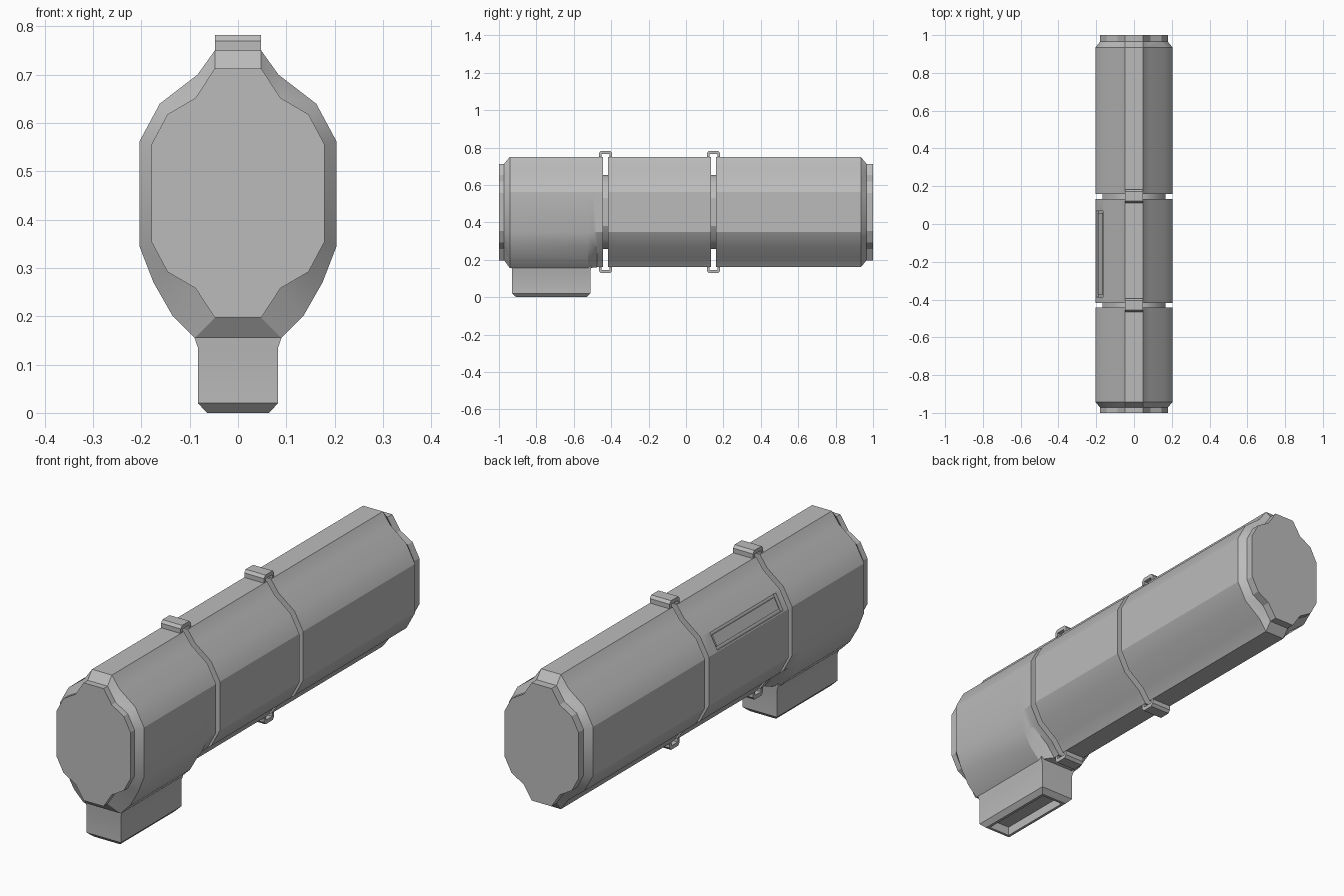
import bpy, bmesh
from math import radians
from mathutils import Vector

cube = bpy.data.objects.get("Cube")
if cube:
    bpy.data.objects.remove(cube, do_unlink=True)

grey = bpy.data.materials.new("plain_grey")
grey.use_nodes = True
grey.diffuse_color = (0.5, 0.5, 0.5, 1)
grey.node_tree.nodes["Principled BSDF"].inputs["Base Color"].default_value = (0.5, 0.5, 0.5, 1)

MID = 0.455  # height of the tube axis


def finish(name, bm):
    bmesh.ops.recalc_face_normals(bm, faces=bm.faces)
    mesh = bpy.data.meshes.new(name)
    bm.to_mesh(mesh)
    bm.free()
    mesh.materials.append(grey)
    obj = bpy.data.objects.new(name, mesh)
    bpy.context.collection.objects.link(obj)
    return obj


def loft(name, rings):
    """Skin a closed solid through rings of matching points."""
    bm = bmesh.new()
    loops = [[bm.verts.new(p) for p in ring] for ring in rings]
    n = len(loops[0])
    for a, b in zip(loops, loops[1:]):
        for i in range(n):
            j = (i + 1) % n
            bm.faces.new((a[i], a[j], b[j], b[i]))
    bm.faces.new(loops[0])
    bm.faces.new(loops[-1])
    return finish(name, bm)


def mirrored_down(upper):
    return upper + [(x, 2 * MID - z) for x, z in reversed(upper)]


def section(y, half):
    """Full cross-section ring from its +x half, listed top to bottom."""
    return [(x, y, z) for x, z in half] + [(-x, y, z) for x, z in reversed(half)]


def box(name, size, centre, tilt):
    bm = bmesh.new()
    bmesh.ops.create_cube(bm, size=1)
    bmesh.ops.scale(bm, vec=size, verts=bm.verts)
    obj = finish(name, bm)
    obj.location = centre
    obj.rotation_euler.y = tilt
    return obj


# Cross-sections
upper = [(0.048, 0.75), (0.084, 0.70), (0.162, 0.64), (0.204, 0.562)]
tube = mirrored_down(upper)
end = mirrored_down([(0.048, 0.713), (0.088, 0.652), (0.146, 0.618), (0.179, 0.556)])
core = mirrored_down([(0.045, 0.653), (0.08, 0.64), (0.13, 0.60), (0.166, 0.53)])
housing = upper + [(0.204, 0.345), (0.175, 0.27), (0.135, 0.20), (0.09, 0.155)]
blend = [((a[0] + b[0]) / 2, (a[1] + b[1]) / 2) for a, b in zip(tube, housing)]

# Tube shells around an inner core that shows in the seams
front_shell = loft("front_shell", [
    section(-1, end), section(-0.972, end), section(-0.942, housing),
    section(-0.525, housing), section(-0.495, blend), section(-0.475, tube),
    section(-0.443, tube)])
middle_shell = loft("middle_shell", [section(-0.417, tube), section(0.133, tube)])
rear_shell = loft("rear_shell", [
    section(0.16, tube), section(0.935, tube), section(0.965, end), section(1, end)])
inner_core = loft("inner_core", [section(-0.5, core), section(0.22, core)])


# Hollow mounting foot under the front shell
def foot_ring(z, half_x, half_y):
    return [(sx * half_x, -0.72 + sy * half_y, z)
            for sx, sy in ((-1, -1), (1, -1), (1, 1), (-1, 1))]


foot = loft("mounting_foot", [
    foot_ring(0.2, 0.09, 0.212), foot_ring(0.155, 0.09, 0.212),
    foot_ring(0.135, 0.083, 0.209), foot_ring(0.02, 0.083, 0.209),
    foot_ring(0, 0.064, 0.188), foot_ring(0, 0.052, 0.176),
    foot_ring(0.04, 0.052, 0.176)])

# Bridging clips over each seam, above and below
arch = [(-0.035, 0.742), (-0.035, 0.77), (-0.025, 0.782), (0.025, 0.782),
        (0.035, 0.77), (0.035, 0.742), (0.022, 0.742), (0.022, 0.765),
        (-0.022, 0.765), (-0.022, 0.742)]
clips = []
for place, y0 in (("front", -0.43), ("rear", 0.147)):
    for side, flip in (("top", 1), ("bottom", -1)):
        clips.append(loft(f"{place}_{side}_clip", [
            [(x, y0 + y, MID + flip * (z - MID)) for y, z in arch]
            for x in (-0.048, 0.048)]))

# Recessed slot with a panel on the right shoulder of the middle shell
tilt = radians(27.9)
normal = Vector((-0.884, 0, 0.468))
slot_centre = Vector((-0.184, -0.158, 0.601))
cutter = box("slot_cutter", (0.032, 0.456, 0.076), slot_centre, tilt)
cutter.hide_render = True
cut = middle_shell.modifiers.new("slot", 'BOOLEAN')
cut.operation = 'DIFFERENCE'
cut.solver = 'EXACT'
cut.object = cutter
bpy.context.view_layer.objects.active = middle_shell
bpy.ops.object.modifier_apply(modifier="slot")
bpy.data.objects.remove(cutter, do_unlink=True)
panel = box("slot_panel", (0.016, 0.43, 0.05), slot_centre - normal * 0.014, tilt)

# Smooth the gentle curves, keep the hard edges
bpy.ops.object.select_all(action='DESELECT')
for obj in (front_shell, middle_shell, rear_shell, inner_core, foot, panel, *clips):
    obj.select_set(True)
bpy.ops.object.shade_smooth_by_angle(angle=radians(26))
